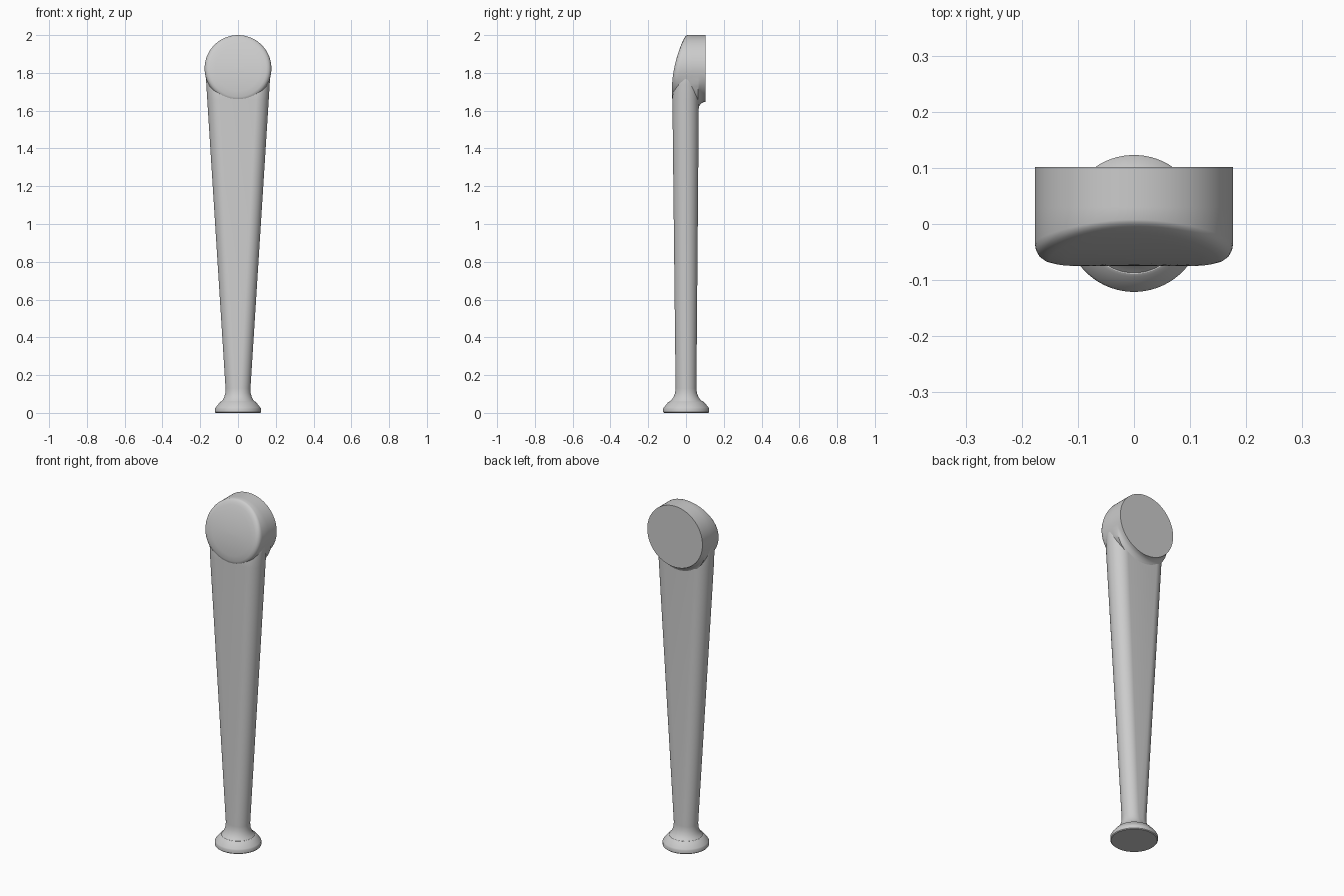
import bpy, bmesh
from math import sin, cos, pi

cube = bpy.data.objects.get("Cube")
if cube:
    bpy.data.objects.remove(cube)

grey = bpy.data.materials.new("satin grey")
grey.use_nodes = True
colour = (0.6, 0.6, 0.6, 1)
grey.diffuse_color = colour
grey.node_tree.nodes["Principled BSDF"].inputs["Base Color"].default_value = colour


def loft(name, rings, angle):
    """Skin a list of closed rings of points and cap both ends."""
    bm = bmesh.new()
    loops = [[bm.verts.new(p) for p in ring] for ring in rings]
    n = len(loops[0])
    for a, b in zip(loops, loops[1:]):
        for i in range(n):
            j = (i + 1) % n
            bm.faces.new((a[i], a[j], b[j], b[i]))
    bm.faces.new(loops[0][::-1])
    bm.faces.new(loops[-1])
    bmesh.ops.recalc_face_normals(bm, faces=bm.faces)
    mesh = bpy.data.meshes.new(name)
    bm.to_mesh(mesh)
    bm.free()
    obj = bpy.data.objects.new(name, mesh)
    bpy.context.collection.objects.link(obj)
    mesh.materials.append(grey)
    bpy.ops.object.select_all(action='DESELECT')
    obj.select_set(True)
    bpy.context.view_layer.objects.active = obj
    bpy.ops.object.shade_smooth_by_angle(angle=angle)
    return obj


SEG = 64
angles = [2 * pi * (i + 0.5) / SEG for i in range(SEG)]


def stadium(z, hx, hy, cy=0):
    """Flat front and back with half-round sides."""
    flat = max(hx - hy, 0)
    return [((flat if cos(a) > 0 else -flat) + min(hx, hy) * cos(a),
             cy + hy * sin(a), z) for a in angles]


# Round foot with a bevelled edge
foot = [(0, 0.118), (0.004, 0.122), (0.022, 0.122), (0.028, 0.119),
        (0.057, 0.095), (0.06, 0.09)]
loft("foot", [stadium(z, r, r, 0.001) for z, r in foot], 0.5)

# Tapered stem that flares into the foot and ends inside the head
stem = [(0.058, 0.09, 0.09, 0.001), (0.07, 0.08, 0.076, 0),
        (0.085, 0.073, 0.066, 0), (0.105, 0.067, 0.058, 0),
        (0.13, 0.066, 0.055, 0), (1.66, 0.163, 0.07, -0.002),
        (1.74, 0.168, 0.066, 0), (1.78, 0.169, 0.052, 0),
        (1.8, 0.165, 0.035, 0)]
loft("stem", [stadium(*s) for s in stem], 0.6)

# Round head: flat back, curved sloping front and a fillet down to the stem
R, CZ, BACK = 0.177, 1.823, 0.102


def front_y(z):
    return -0.075 + 0.8 * max(0, z - 1.7) ** 2


def side_ring(y, flare):
    ring = []
    for a in angles:
        r = R + flare * max(0, (-sin(a) - 0.3) / 0.7)
        ring.append((r * cos(a), y, CZ + r * sin(a)))
    return ring


def front_ring(r, setback):
    ring = []
    for a in angles:
        z = CZ + r * sin(a)
        ease = setback * (1 - 0.65 * max(0, sin(a)))
        ring.append((r * cos(a), front_y(z) + ease, z))
    return ring


head = [side_ring(BACK, 0), side_ring(0.09, 0.002), side_ring(0.08, 0.008),
        side_ring(0.071, 0.02), side_ring(0.064, 0.038), side_ring(0.03, 0.03)]
head += [front_ring(r, s) for r, s in [
    (R, 0.03), (0.175, 0.018), (0.17, 0.009), (0.162, 0.003), (0.15, 0),
    (0.12, 0), (0.09, 0), (0.06, 0), (0.03, 0), (0.004, 0)]]
loft("head", head, 0.8)
